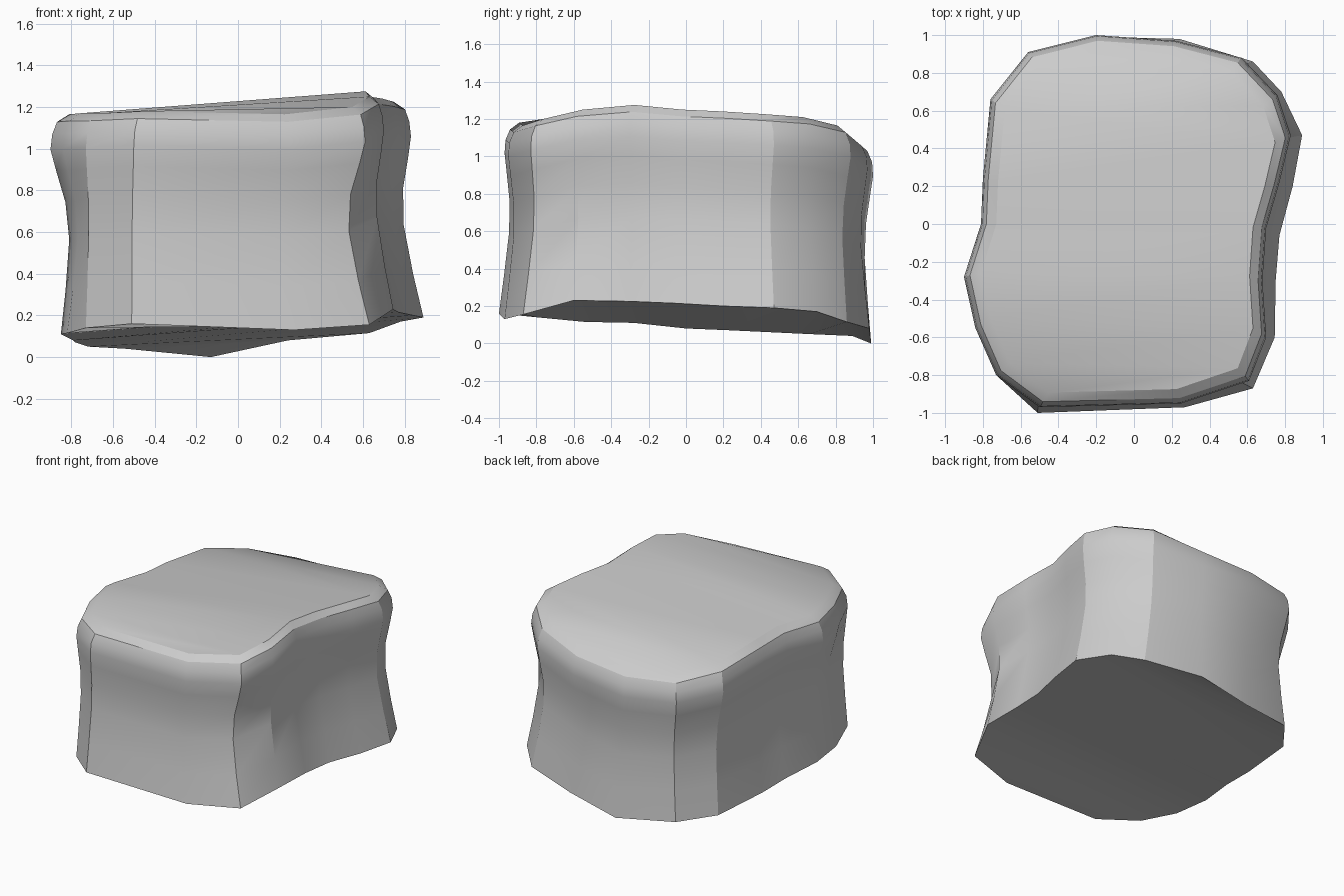
import bpy, bmesh, math

# Outline, counter-clockwise from the front left: foot x, y, z and rim x, y, top z
OUTLINE = [
    (-.51, -1.0, .16, -.50, -.97, 1.18), (.27, -.97, .13, .25, -.95, 1.165),
    (.63, -.87, .155, .61, -.83, 1.20), (.745, -.60, .23, .70, -.60, 1.25),
    (.75, -.30, .225, .68, -.30, 1.275), (.77, -.06, .215, .70, -.02, 1.25),
    (.84, .20, .20, .77, .22, 1.24), (.89, .47, .19, .83, .47, 1.225),
    (.78, .70, .17, .76, .68, 1.21), (.63, .86, .115, .57, .88, 1.165),
    (.24, .98, .08, .22, .97, 1.09), (-.13, .99, 0, -.20, 1.0, 1.065),
    (-.54, .89, .04, -.56, .91, 1.075), (-.72, .66, .05, -.76, .66, 1.12),
    (-.78, .24, .07, -.80, .24, 1.155), (-.79, 0, .08, -.81, 0, 1.165),
    (-.85, -.28, .11, -.90, -.28, 1.165), (-.82, -.54, .115, -.84, -.55, 1.17),
    (-.73, -.80, .14, -.73, -.80, 1.17),
]
# Rings: height fraction, x scale, y scale (waist, rim, then rounded shoulder)
RINGS = [(0, 1, 1), (.2, .96, .98), (.43, .925, .96), (.6, .935, .965),
         (.74, .975, .985), (.84, 1, 1), (.91, .99, .995), (.965, .965, .97),
         (1, .90, .92)]

bm = bmesh.new()
rings = []
for t, sx, sy in RINGS:
    ring = []
    for bx, by, bz, tx, ty, tz in OUTLINE:
        b = min(t / .84, 1)
        # The front of the waist leans slightly to the left
        lean = .55 * (1 - sx) if by < -.75 and t < .84 else 0
        ring.append(bm.verts.new(((bx + (tx - bx) * b) * sx - lean,
                                  (by + (ty - by) * b) * sy,
                                  bz + (tz - bz) * t)))
    rings.append(ring)

# Side walls
n = len(OUTLINE)
for lo, hi in zip(rings, rings[1:]):
    for i in range(n):
        j = (i + 1) % n
        bm.faces.new((lo[i], lo[j], hi[j], hi[i]))

# Top and underside: strips running left to right
left = [0, 18, 17, 16, 15, 14, 13, 13, 12, 11]
right = list(range(1, 11))
for ring in (rings[0], rings[-1]):
    for k in range(9):
        ids = [left[k], right[k], right[k + 1], left[k + 1]]
        bm.faces.new([ring[i] for i in dict.fromkeys(ids)])

bmesh.ops.recalc_face_normals(bm, faces=bm.faces)
mesh = bpy.data.meshes.new("stone_block")
bm.to_mesh(mesh)
bm.free()
block = bpy.data.objects.new("stone_block", mesh)
bpy.context.collection.objects.link(block)
bpy.context.view_layer.objects.active = block
block.select_set(True)
bpy.ops.object.shade_smooth_by_angle(angle=math.radians(28))
